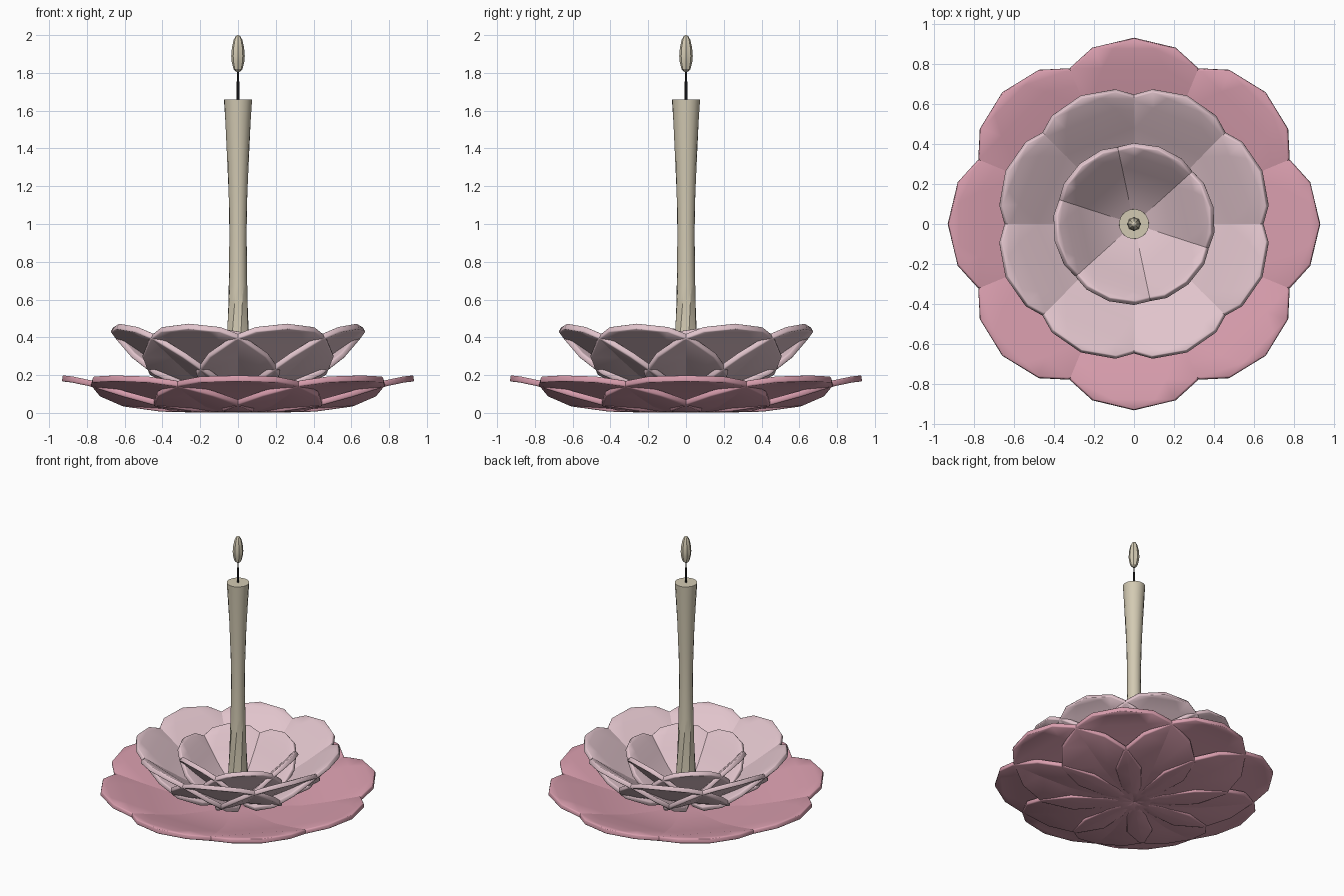
import bpy
import bmesh
import math
from mathutils import Matrix, Vector

if "Cube" in bpy.data.objects:
    bpy.data.objects.remove(bpy.data.objects["Cube"], do_unlink=True)


def material(name, rgb):
    m = bpy.data.materials.new(name)
    m.use_nodes = True
    m.diffuse_color = (*rgb, 1)
    m.node_tree.nodes["Principled BSDF"].inputs["Base Color"].default_value = (*rgb, 1)
    return m


ROSE = material("rose pink", (0.69, 0.34, 0.42))
BLUSH = material("pale blush", (0.75, 0.55, 0.60))
WAX = material("cream wax", (0.65, 0.59, 0.45))
BLACK = material("wick black", (0.02, 0.02, 0.02))


def make_object(name, bm, mat, angle=35):
    bmesh.ops.recalc_face_normals(bm, faces=bm.faces)
    mesh = bpy.data.meshes.new(name)
    bm.to_mesh(mesh)
    bm.free()
    mesh.materials.append(mat)
    obj = bpy.data.objects.new(name, mesh)
    bpy.context.scene.collection.objects.link(obj)
    bpy.ops.object.select_all(action="DESELECT")
    obj.select_set(True)
    bpy.context.view_layer.objects.active = obj
    bpy.ops.object.shade_smooth_by_angle(angle=math.radians(angle))
    return obj


# Petal stations: distance along, half width, height
PETAL = [(0, 0, 0), (0.1, 0.2, 0), (0.25, 0.38, 0.006), (0.45, 0.48, 0.035),
         (0.65, 0.46, 0.09), (0.84, 0.34, 0.15), (0.945, 0.225, 0.172), (1, 0, 0.178)]


def add_petal(bm, matrix, widen):
    rows = [[bm.verts.new(matrix @ Vector((u, w * widen * k / 2, z))) for k in range(-2, 3)]
            for u, w, z in PETAL]
    for a, b in zip(rows, rows[1:]):
        for k in range(4):
            bm.faces.new((a[k], b[k], b[k + 1], a[k + 1]))


def petal_ring(name, count, start, size, tilt, base, mat, widen=1.0):
    bm = bmesh.new()
    for i in range(count):
        turn = Matrix.Rotation(math.radians(start) + math.tau * i / count, 4, "Z")
        lean = Matrix.Rotation(-math.radians(tilt), 4, "Y")
        place = turn @ Matrix.Translation((0, 0, base)) @ lean @ Matrix.Scale(size, 4)
        petal = bmesh.new()
        add_petal(petal, place, widen)
        bmesh.ops.remove_doubles(petal, verts=petal.verts, dist=0.0005)
        part = bpy.data.meshes.new(name + "_part")
        petal.to_mesh(part)
        petal.free()
        bm.from_mesh(part)
        bpy.data.meshes.remove(part)
    obj = make_object(name, bm, mat)
    # Thick petals with softened rims
    solid = obj.modifiers.new("thickness", "SOLIDIFY")
    solid.thickness = 0.032
    solid.offset = 0
    bevel = obj.modifiers.new("soft_rim", "BEVEL")
    bevel.width = 0.008
    bevel.segments = 2
    bevel.limit_method = "ANGLE"
    bevel.angle_limit = math.radians(50)


petal_ring("outer_petals", 8, 0, 0.93, 0, 0.017, ROSE)
petal_ring("middle_petals", 8, 22.5, 0.777, 19, 0.075, BLUSH)
petal_ring("inner_petals", 6, 12, 0.52, 31, 0.09, BLUSH, 1.1)


def loft(name, rings, mat, angle=35):
    bm = bmesh.new()
    loops = [[bm.verts.new(p) for p in ring] for ring in rings]
    n = len(loops[0])
    for a, b in zip(loops, loops[1:]):
        for i in range(n):
            j = (i + 1) % n
            bm.faces.new((a[i], a[j], b[j], b[i]))
    bm.faces.new(loops[0])
    bm.faces.new(loops[-1])
    return make_object(name, bm, mat, angle)


def ring(radius, z, sides, turn=0.0, flute=0.0):
    points = []
    for i in range(sides):
        a = math.tau * i / sides + turn
        r = radius * (1 - flute * (i % 2))
        points.append(Vector((r * math.cos(a), r * math.sin(a), z)))
    return points


# Candle: straight ribs between two rings turned against each other
low = ring(0.08, 0.08, 16, 0, 0.05)
high = ring(0.075, 1.66, 16, math.radians(106))
steps = 16
loft("candle", [[a.lerp(b, s / steps) for a, b in zip(low, high)]
                for s in range(steps + 1)], WAX)

# Wick, thicker at its foot
loft("wick", [ring(r, z, 8) for r, z in
              ((0.008, 1.65), (0.008, 1.74), (0.005, 1.77), (0.005, 1.83))], BLACK)

# Ribbed flame
FLAME = [(0.008, 1.805), (0.024, 1.82), (0.034, 1.86), (0.036, 1.89),
         (0.032, 1.935), (0.023, 1.975), (0.012, 1.995), (0.003, 2.0)]
loft("flame", [ring(r, z, 16, 0, 0.12) for r, z in FLAME], WAX, 30)
